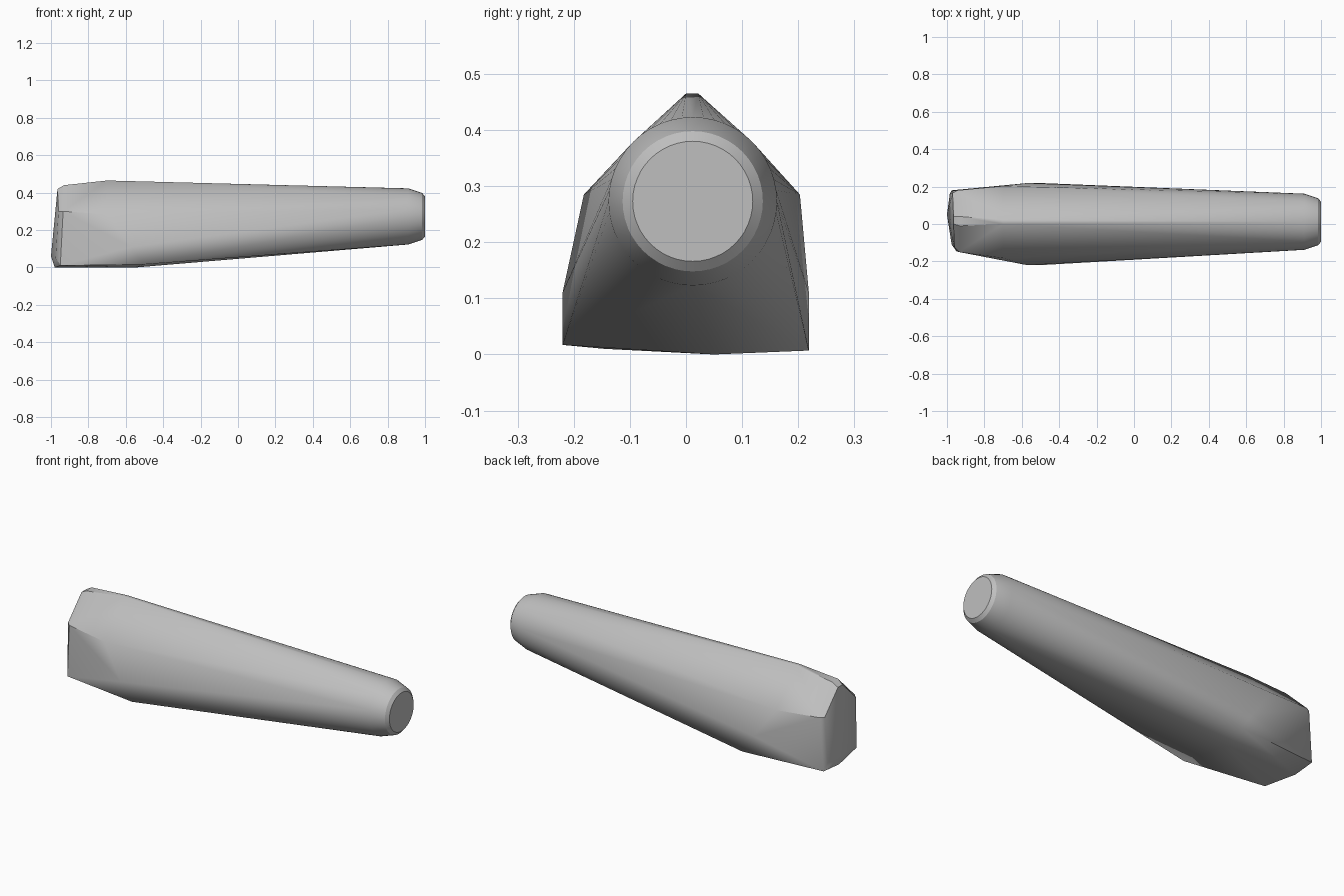
import bpy
import bmesh
import math

cube = bpy.data.objects.get("Cube")
if cube:
    bpy.data.objects.remove(cube, do_unlink=True)

grey = bpy.data.materials.new("light_grey")
grey.use_nodes = True
colour = (0.52, 0.52, 0.52, 1)
grey.diffuse_color = colour
grey.node_tree.nodes["Principled BSDF"].inputs["Base Color"].default_value = colour

CENTRE_Y, CENTRE_Z, SIDES = 0.012, 0.273, 48


def ring(x, radius):
    """Circle of points around the shaft axis."""
    angles = [2 * math.pi * i / SIDES for i in range(SIDES)]
    return [(x, CENTRE_Y + radius * math.cos(a), CENTRE_Z + radius * math.sin(a))
            for a in angles]


# Round tip: shaft rim, chamfer and end cap
points = ring(0.91, 0.15) + ring(0.985, 0.125) + ring(1.0, 0.107)

# Narrow ridge along the top of the head
points += [(-0.7, 0.0, 0.465), (-0.7, 0.022, 0.465),
           (-0.93, -0.01, 0.44), (-0.93, 0.04, 0.44),
           (-0.965, 0.0, 0.42), (-0.965, 0.04, 0.42)]

# Shoulders and wide lower flanks
points += [(-0.7, -0.182, 0.285), (-0.7, 0.203, 0.285),
           (-0.57, -0.22, 0.11), (-0.57, 0.219, 0.11),
           (-0.5, -0.22, 0.017), (-0.5, 0.219, 0.007)]

# Blunt end face, bowed slightly outward, and the underside
points += [(-0.935, -0.15, 0.3), (-0.96, -0.125, 0.3),
           (-0.945, 0.18, 0.3), (-0.97, 0.165, 0.3),
           (-0.95, -0.145, 0.01), (-0.975, -0.11, 0.05),
           (-0.975, 0.18, 0.008), (-0.985, 0.16, 0.05),
           (-1.0, 0.05, 0.06), (-0.98, 0.05, 0.0), (-0.55, 0.05, 0.0)]

# Wrap one convex skin around the sections
bm = bmesh.new()
for p in points:
    bm.verts.new(p)
hull = bmesh.ops.convex_hull(bm, input=bm.verts[:])
loose = [v for v in bm.verts if not v.link_faces]
bmesh.ops.delete(bm, geom=loose, context="VERTS")
bmesh.ops.dissolve_limit(bm, angle_limit=math.radians(0.5),
                         verts=bm.verts[:], edges=bm.edges[:])
bmesh.ops.recalc_face_normals(bm, faces=bm.faces[:])

mesh = bpy.data.meshes.new("tapered_handle")
bm.to_mesh(mesh)
bm.free()
mesh.materials.append(grey)
handle = bpy.data.objects.new("tapered_handle", mesh)
bpy.context.collection.objects.link(handle)
bpy.context.view_layer.objects.active = handle
handle.select_set(True)
bpy.ops.object.shade_smooth_by_angle(angle=math.radians(30))
